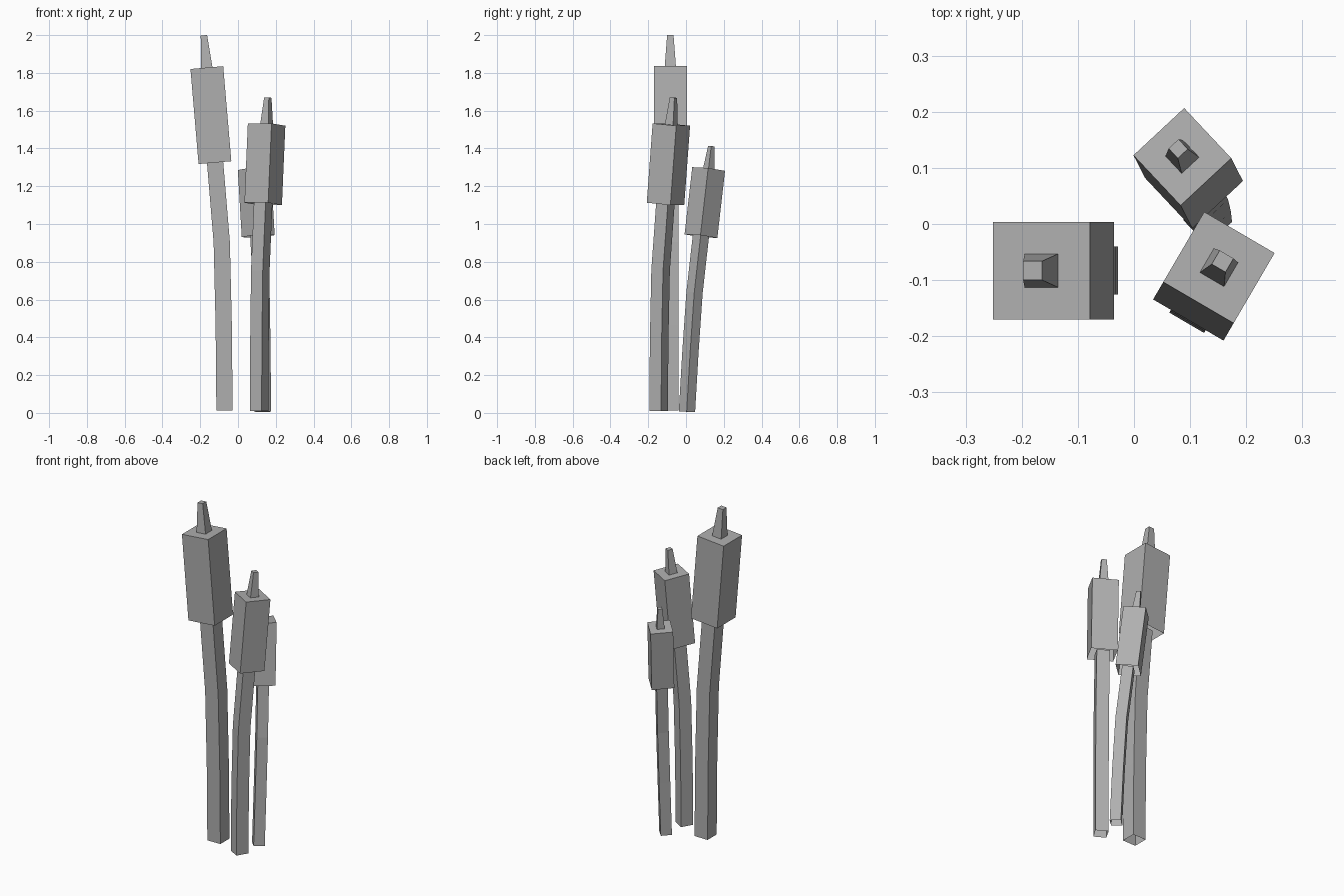
import bpy, bmesh, math
from mathutils import Vector, Matrix

if "Cube" in bpy.data.objects:
    bpy.data.objects.remove(bpy.data.objects["Cube"])

grey = bpy.data.materials.new("dark_grey")
grey.diffuse_color = (0.43, 0.43, 0.43, 1)
grey.use_nodes = True
grey.node_tree.nodes["Principled BSDF"].inputs["Base Color"].default_value = grey.diffuse_color


def loft(name, sections, matrix):
    """Square tube, open below, through (u, z, half_width) sections in the local XZ plane."""
    bm = bmesh.new()
    rings = []
    for i, (u, z, h) in enumerate(sections):
        a = sections[max(i - 1, 0)]
        b = sections[min(i + 1, len(sections) - 1)]
        t = Vector((b[0] - a[0], 0, b[1] - a[1])).normalized()
        side = Vector((t.z, 0, -t.x))
        c = Vector((u, 0, z))
        rings.append([bm.verts.new(c + side * h * sx + Vector((0, h * sy, 0)))
                      for sx, sy in ((-1, -1), (1, -1), (1, 1), (-1, 1))])
    for lo, hi in zip(rings, rings[1:]):
        for k in range(4):
            n = (k + 1) % 4
            bm.faces.new((lo[k], lo[n], hi[n], hi[k]))
    bm.faces.new(rings[-1])
    mesh = bpy.data.meshes.new(name)
    bm.to_mesh(mesh)
    bm.free()
    mesh.transform(matrix)
    mesh.materials.append(grey)
    obj = bpy.data.objects.new(name, mesh)
    bpy.context.collection.objects.link(obj)


# One reed, defined at full size: bent stem, box-shaped head, tapered tip
STEM = [(u, z, 0.043) for u, z in ((0, 0), (0.004, 0.45), (0.0145, 0.89), (0.051, 1.33))]
HEAD = [(0.0505, 1.313, 0.087), (0.0935, 1.816, 0.087)]
TIP = [(0.0935, 1.814, 0.030), (0.109, 1.987, 0.017)]

# Base position, scale, heading in degrees, extra lean towards +y in degrees
REEDS = [((-0.0715, -0.083, 0.012), 1.0, 180, 0),
         ((0.112, -0.145, 0.010), 0.835, 59.7, 0),
         ((0.1315, 0.005, 0.006), 0.71, 133, 2.95)]

for n, (base, scale, heading, lean) in enumerate(REEDS, 1):
    m = (Matrix.Translation(base)
         @ Matrix.Rotation(-math.radians(lean), 4, 'X')
         @ Matrix.Rotation(math.radians(heading), 4, 'Z')
         @ Matrix.Scale(scale, 4))
    loft(f"stem_{n}", STEM, m)
    loft(f"seed_head_{n}", HEAD, m)
    loft(f"tip_{n}", TIP, m)
